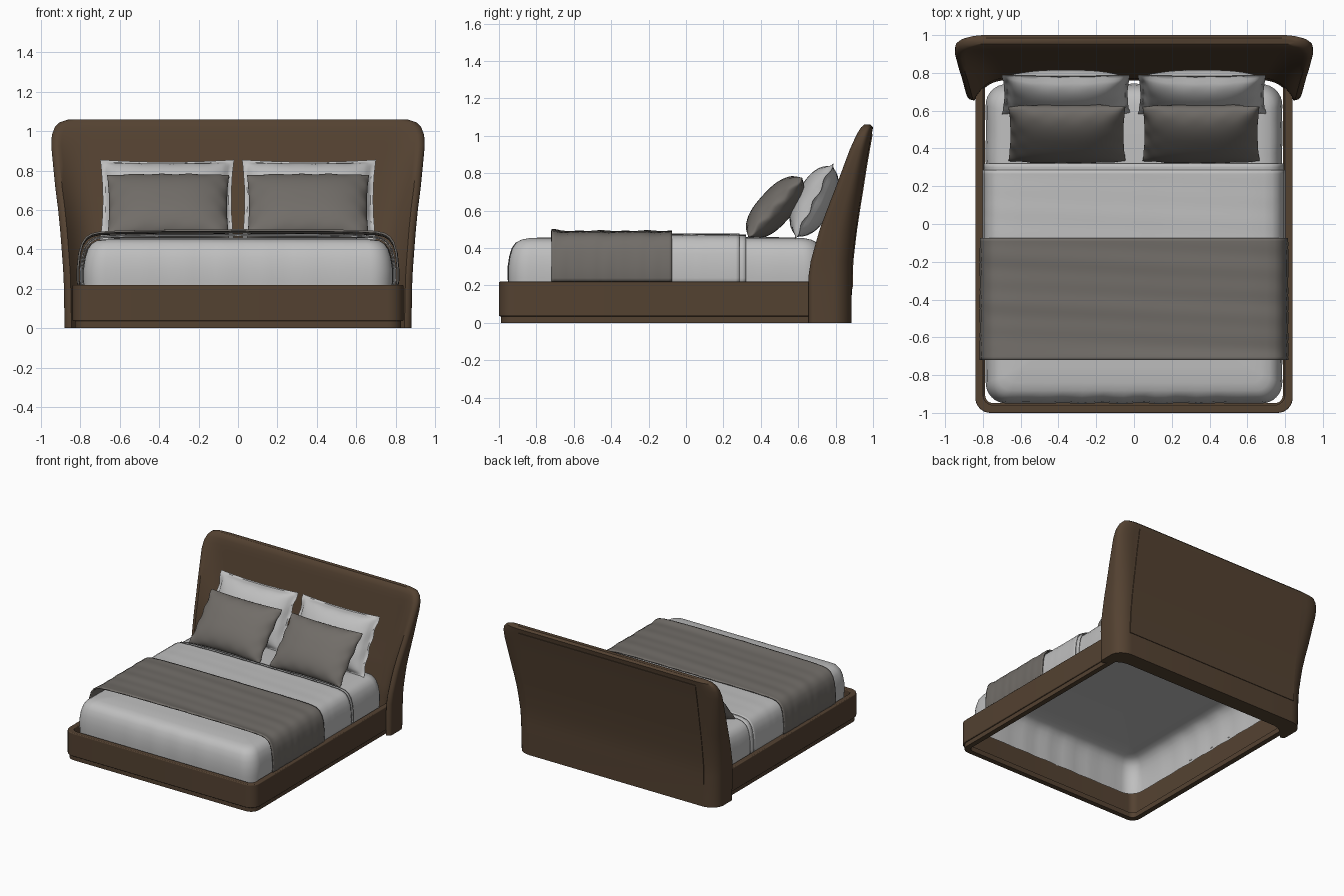
import bpy, math
from mathutils import Matrix

if "Cube" in bpy.data.objects:
    bpy.data.objects.remove(bpy.data.objects["Cube"])


def material(name, rgb):
    m = bpy.data.materials.new(name)
    m.diffuse_color = (*rgb, 1)
    m.use_nodes = True
    m.node_tree.nodes["Principled BSDF"].inputs["Base Color"].default_value = m.diffuse_color
    return m


BROWN = material("brown upholstery", (0.088, 0.054, 0.031))
WHITE = material("pale linen", (0.52, 0.52, 0.52))
GREY = material("warm grey cloth", (0.165, 0.152, 0.138))


def make(name, verts, faces, mat):
    me = bpy.data.meshes.new(name)
    me.from_pydata(verts, [], faces)
    me.materials.append(mat)
    ob = bpy.data.objects.new(name, me)
    bpy.context.collection.objects.link(ob)
    return ob


def loft(name, rings, mat, closed=True, cap_start=False, cap_end=False):
    n = len(rings[0])
    verts = [p for r in rings for p in r]
    faces = []
    for i in range(len(rings) - 1):
        for j in range(n if closed else n - 1):
            k = (j + 1) % n
            faces.append((i * n + j, i * n + k, (i + 1) * n + k, (i + 1) * n + j))
    if cap_start:
        faces.append(tuple(reversed(range(n))))
    if cap_end:
        faces.append(tuple(range((len(rings) - 1) * n, len(rings) * n)))
    return make(name, verts, faces, mat)


def bevel(ob, w):
    b = ob.modifiers.new("bevel", 'BEVEL')
    b.width, b.segments, b.limit_method = w, 3, 'ANGLE'


# ---- headboard: lofted horizontal sections with swept wings
# columns: z, half width, wing front, back, inner panel
LEVELS = [
    (0, .88, .655, .885, .76), (.25, .885, .655, .887, .77),
    (.33, .89, .667, .89, .787), (.41, .896, .689, .899, .803),
    (.5, .903, .715, .91, .822), (.6, .913, .752, .925, .843),
    (.71, .927, .795, .943, .866), (.82, .938, .836, .96, .888),
    (.925, .948, .875, .978, .908), (.98, .945, .9, .988, .918),
    (1.02, .93, .92, .995, .928), (1.045, .905, .936, 1.0, .938),
    (1.06, .86, .953, .985, .954)]


def headboard_ring(z, W, yf, yb, yp):
    rb, rt = min(.1, .5 * (yb - yf)), min(.03, .4 * (yb - yf))
    half = []
    for i in range(9):   # outer back corner
        a = math.pi / 2 * (1 - i / 8)
        half.append((W - .12 + .12 * math.cos(a), yb - rb + rb * math.sin(a)))
    for i in range(7):   # wing tip
        a = math.pi / 2 * i / 6
        half.append((W - .035 + .035 * math.cos(a), yf + rt - rt * math.sin(a)))
    for i in range(1, 11):   # hollow sweep to the inner panel
        s = 1 - i / 10
        half.append((W - .035 - .17 * (1 - s), yp - (yp - yf) * s ** 2.5))
    ring = half + [(-x, y) for x, y in reversed(half)]
    return [(x, y, z) for x, y in reversed(ring)]


loft("headboard", [headboard_ring(*l) for l in LEVELS], BROWN, True, True, True)


def back_y(z):
    for a, b in zip(LEVELS, LEVELS[1:]):
        if a[0] <= z <= b[0]:
            return a[3] + (b[3] - a[3]) * (z - a[0]) / (b[0] - a[0])


# slightly raised panel on the back of the headboard
rings = []
for z in [.18, .25, .33, .41, .5, .6, .71, .82, .925, .98, 1.01]:
    y = back_y(z)
    rings.append([(-.78, y - .01, z), (.78, y - .01, z), (.78, y + .005, z), (-.78, y + .005, z)])
loft("headboard_back_panel", rings, BROWN, True, True, True)


# ---- bed frame: U-shaped rail and recessed plinth
def u_path(X, Y, r, y_end):
    pts = [(X, y_end)]
    for i in range(9):
        a = math.pi / 2 * i / 8
        pts.append((X - r + r * math.cos(a), Y + r - r * math.sin(a)))
    return pts + [(-x, y) for x, y in reversed(pts)]


def u_frame(name, X, Y, r, t, z0, z1):
    outer, inner = u_path(X, Y, r, .77), u_path(X - t, Y + t, r - t * .7, .77)
    rings = []
    for (a, b), (c, d) in zip(outer, inner):
        rings.append([(a, b, z0), (a, b, z1), (c, d, z1), (c, d, z0)])
    return loft(name, rings, BROWN, True, True, True)


bevel(u_frame("bed_rail", .84, -1.0, .08, .042, .035, .22), .006)
u_frame("plinth", .828, -.988, .07, .04, 0, .04)

# ---- mattress: open-bottomed linen shell with soft edges
PROFILE = [(.004, .18), (0, .24), (0, .30), (.008, .355), (.022, .40), (.042, .428), (.068, .444),
           (.11, .453), (.2, .457), (.4, .46), (.6, .46), (.74, .46)]
HX, HY, CY = .785, .845, -.105


def mattress_ring(ins, z):
    r = max(.012, .11 - ins * .6)
    a, b = HX - ins, HY - ins
    pts = []
    corners = [(a - r, b - r, 0), (r - a, b - r, 1), (r - a, r - b, 2), (a - r, r - b, 3)]
    for n, (cx, cy, q) in enumerate(corners):
        arc = []
        for i in range(9):
            t = math.pi / 2 * (q + i / 8)
            arc.append((cx + r * math.cos(t), cy + r * math.sin(t)))
        pts += arc
        nx, ny, nq = corners[(n + 1) % 4]
        t = math.pi / 2 * (q + 1)
        end = (nx + r * math.cos(t), ny + r * math.sin(t))
        for i in range(1, 24):   # straight side with gentle folds
            f = i / 24
            w = .004 * math.sin(i * 1.7 + n) * math.sin(math.pi * f) if z < .43 else 0
            pts.append((arc[-1][0] + (end[0] - arc[-1][0]) * f + w * math.cos(t),
                        arc[-1][1] + (end[1] - arc[-1][1]) * f + w * math.sin(t)))
    return [(x, y + CY, z) for x, y in pts]


loft("mattress", [mattress_ring(*p) for p in PROFILE], WHITE, True, False, True)


# ---- cloths draped across the mattress
def drape(name, y0, y1, off, thick, mat, bead=0, ripple=0, z_low=.2):
    half = [(HX - i + off, (z + off) if z > .35 else max(z, z_low)) for i, z in PROFILE]
    sec = half + [(0, .462 + off)] + [(-x, z) for x, z in reversed(half)]
    rings = []
    n = 40
    for k in range(n + 1):
        y = y0 + (y1 - y0) * k / n
        row = []
        for x, z in sec:
            up = bead * math.exp(-((y - y0) / .035) ** 2) if z > .4 else 0
            w = ripple * math.sin(y * 38 + x * 2.2) * math.sin(y * 13 + 1)
            if z > .42:
                row.append((x, y, z + up + w))
            else:
                row.append((x + math.copysign(abs(w) + up, x), y, z))
        rings.append(row)
    ob = loft(name, rings, mat, False)
    s = ob.modifiers.new("thickness", 'SOLIDIFY')
    s.thickness, s.offset = thick, 0
    return ob


drape("top_sheet", -.5, .32, .007, .006, WHITE)
drape("folded_duvet", -.5, .285, .013, .006, WHITE, 0, .001)
drape("throw_blanket", -.72, -.075, .026, .010, GREY, .008, .003, .22)


# ---- pillows
def pillow(name, w, h, t, flange, pinch, loc, lean, mat, yaw=0):
    N = 32
    grids = []
    for side in (-1, 1):
        rows = []
        for j in range(N + 1):
            v = math.sin(math.pi / 2 * (2 * j / N - 1))
            row = []
            for i in range(N + 1):
                u = math.sin(math.pi / 2 * (2 * i / N - 1))
                x = u * w / 2 * (1 - pinch * (1 - v * v))
                z = v * h / 2 * (1 - pinch * 1.4 * (1 - u * u))
                fu, fv = min(1, abs(u) / (1 - flange)), min(1, abs(v) / (1 - flange))
                d = t / 2 * ((1 - fu ** 2.6) * (1 - fv ** 2.6)) ** .55
                edge = max(abs(u), abs(v)) ** 8
                ruffle = .008 * edge * math.sin(14 * u + 3) * math.cos(11 * v)
                d += .003 * (1 - edge)
                row.append((x, side * d + ruffle, z))
            rows.append(row)
        grids.append(rows)
    m = N + 1
    verts = [p for g in grids for r in g for p in r]
    faces = []
    for j in range(N):
        for i in range(N):
            a = j * m + i
            faces.append((a, a + 1, a + m + 1, a + m))
            b = a + m * m
            faces.append((b, b + m, b + m + 1, b + 1))
    ob = make(name, verts, faces, mat)
    weld = ob.modifiers.new("weld", 'WELD')
    weld.merge_threshold = .0005
    ob.matrix_world = (Matrix.Translation(loc) @ Matrix.Rotation(yaw, 4, 'Z')
                       @ Matrix.Rotation(-math.radians(lean), 4, 'X'))
    return ob


for s, side in ((-1, "left"), (1, "right")):
    pillow("pillow_" + side, .68, .46, .19, .07, .04, (s * .36, .685, .65), 27, WHITE)
    pillow("cushion_" + side, .62, .43, .18, 0, .035, (s * .355, .477, .617), 42, GREY)

# ---- smooth shading with crisp edges
bpy.ops.object.select_all(action='DESELECT')
for ob in bpy.context.scene.objects:
    ob.select_set(True)
    bpy.context.view_layer.objects.active = ob
bpy.ops.object.shade_smooth_by_angle(angle=math.radians(40))
